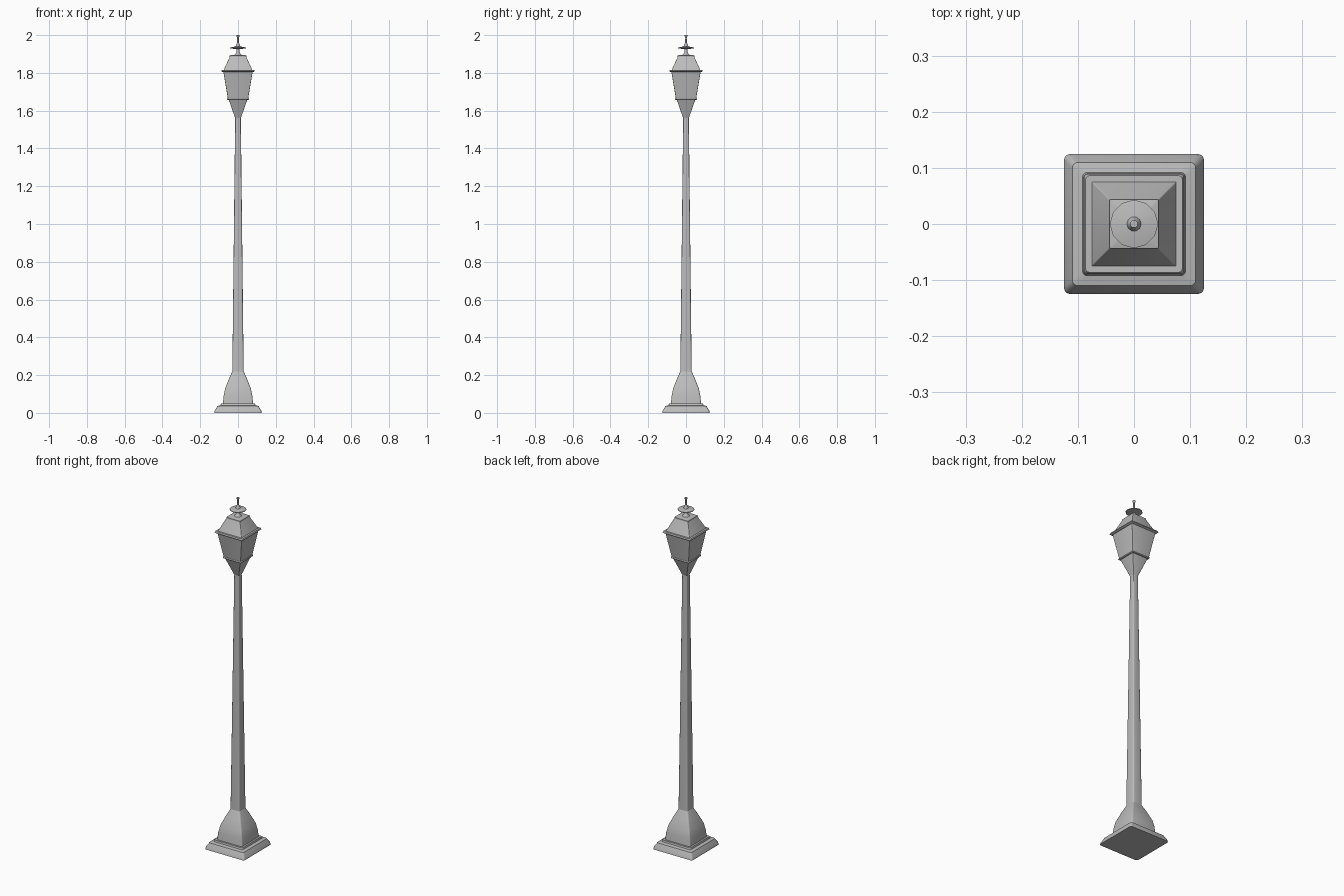
import bpy, bmesh, math

if "Cube" in bpy.data.objects:
    bpy.data.objects.remove(bpy.data.objects["Cube"])

grey = bpy.data.materials.new("light grey metal")
grey.diffuse_color = (0.5, 0.5, 0.5, 1)
grey.use_nodes = True
grey.node_tree.nodes["Principled BSDF"].inputs["Base Color"].default_value = grey.diffuse_color


def square_ring(h, r, z, seg=3):
    """Rounded square outline: half width h, corner radius r."""
    pts = []
    for c in range(4):
        a0 = c * math.pi / 2
        sx, sy = [(1, 1), (-1, 1), (-1, -1), (1, -1)][c]
        for i in range(seg + 1):
            a = a0 + i / seg * math.pi / 2
            pts.append((sx * (h - r) + r * math.cos(a),
                        sy * (h - r) + r * math.sin(a), z))
    return pts


def round_ring(r, z, n=12):
    return [(r * math.cos(2 * math.pi * i / n), r * math.sin(2 * math.pi * i / n), z)
            for i in range(n)]


def loft(name, rings, angle=35):
    """Skin a stack of outlines and cap both ends."""
    bm = bmesh.new()
    loops = [[bm.verts.new(p) for p in ring] for ring in rings]
    n = len(loops[0])
    for a, b in zip(loops, loops[1:]):
        for i in range(n):
            j = (i + 1) % n
            bm.faces.new((a[i], a[j], b[j], b[i]))
    bm.faces.new(loops[0][::-1])
    bm.faces.new(loops[-1])
    bmesh.ops.recalc_face_normals(bm, faces=bm.faces)
    me = bpy.data.meshes.new(name)
    bm.to_mesh(me)
    bm.free()
    me.materials.append(grey)
    ob = bpy.data.objects.new(name, me)
    bpy.context.collection.objects.link(ob)
    bpy.ops.object.select_all(action='DESELECT')
    ob.select_set(True)
    bpy.context.view_layer.objects.active = ob
    bpy.ops.object.shade_smooth_by_angle(angle=math.radians(angle))
    return ob


def square_part(name, profile):
    return loft(name, [square_ring(h, r, z) for h, r, z in profile])


def round_part(name, profile, n=12):
    return loft(name, [round_ring(r, z, n) for r, z in profile])


# stepped foot, flared pedestal and tapering pole: (half width, corner radius, z)
square_part("foot", [(0.125, 0.012, 0), (0.123, 0.012, 0.012), (0.112, 0.010, 0.03),
                     (0.110, 0.010, 0.036), (0.092, 0.008, 0.04), (0.090, 0.008, 0.05)])
square_part("pedestal", [(0.080, 0.008, 0.045), (0.076, 0.008, 0.09), (0.068, 0.008, 0.13),
                         (0.048, 0.008, 0.18), (0.030, 0.008, 0.22)])
square_part("pole", [(0.030, 0.008, 0.22), (0.015, 0.004, 1.565)])

# lantern: funnel, collar, glass box, rim, roof
square_part("lantern_funnel", [(0.015, 0.002, 1.56), (0.050, 0.002, 1.66)])
square_part("lantern_collar", [(0.054, 0.004, 1.657), (0.058, 0.004, 1.661), (0.056, 0.004, 1.667)])
square_part("lantern_box", [(0.053, 0.002, 1.66), (0.078, 0.002, 1.81)])
square_part("lantern_rim", [(0.084, 0.006, 1.805), (0.089, 0.006, 1.809), (0.086, 0.006, 1.816)])
square_part("lantern_roof", [(0.078, 0.002, 1.81), (0.044, 0.002, 1.885)])
square_part("roof_cap", [(0.044, 0.004, 1.885), (0.044, 0.004, 1.892), (0.030, 0.004, 1.896)])

# finial: stem, saucer, spike
round_part("finial_stem", [(0.024, 1.893), (0.014, 1.900), (0.008, 1.910), (0.008, 1.930)])
round_part("finial_saucer", [(0.012, 1.926), (0.043, 1.930), (0.043, 1.934), (0.014, 1.940)])
round_part("finial_spike", [(0.014, 1.936), (0.010, 1.950), (0.005, 1.958),
                            (0.004, 1.985), (0.007, 1.992), (0.007, 2.0)], 10)
